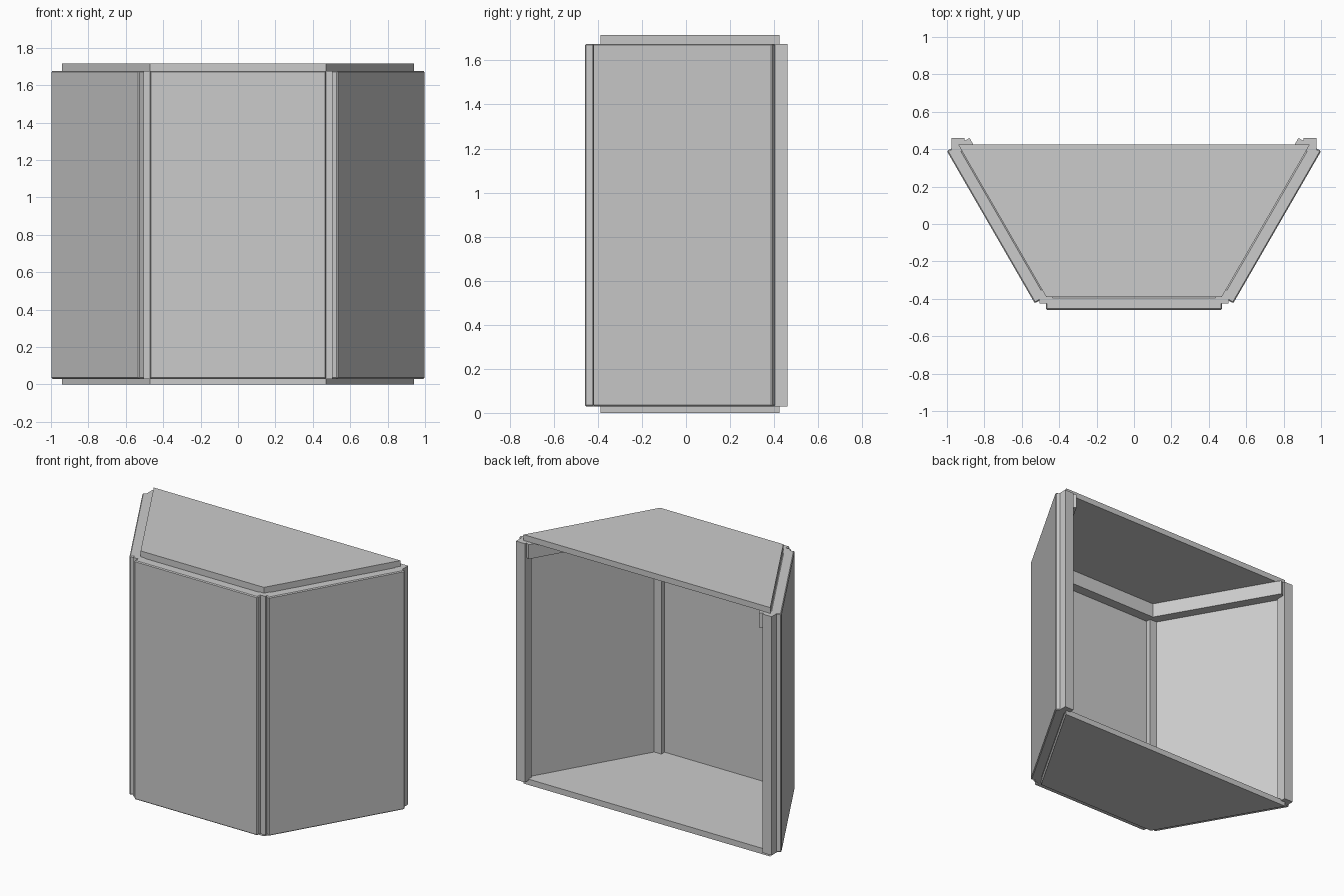
import bpy, bmesh, math
from mathutils import Matrix, Vector

if "Cube" in bpy.data.objects:
    bpy.data.objects.remove(bpy.data.objects["Cube"])

R = 0.94            # circumradius of the half hexagon (also its edge length)
CY = 0.425          # y of the hexagon centre (open back edge)
T = 0.07            # timber thickness
Z0, Z1 = 0.03, 1.675


def corner(deg):
    a = math.radians(deg)
    return Vector((R * math.cos(a), CY + R * math.sin(a), 0))


def box(name, size, loc, rot=0.0, bevel=0.0):
    bm = bmesh.new()
    bmesh.ops.create_cube(bm, size=1, matrix=Matrix.Diagonal((*size, 1)))
    me = bpy.data.meshes.new(name)
    bm.to_mesh(me)
    bm.free()
    ob = bpy.data.objects.new(name, me)
    bpy.context.collection.objects.link(ob)
    ob.location = loc
    ob.rotation_euler.z = rot
    if bevel:
        m = ob.modifiers.new("chamfer", 'BEVEL')
        m.width = bevel
        m.segments = 1
    return ob


def plate(name, z0, z1):
    bm = bmesh.new()
    vs = [bm.verts.new((p.x, p.y, z0)) for p in map(corner, (-180, -120, -60, 0))]
    f = bm.faces.new(vs)
    ext = bmesh.ops.extrude_face_region(bm, geom=[f])
    top = [v for v in ext["geom"] if isinstance(v, bmesh.types.BMVert)]
    bmesh.ops.translate(bm, verts=top, vec=(0, 0, z1 - z0))
    bmesh.ops.recalc_face_normals(bm, faces=bm.faces)
    me = bpy.data.meshes.new(name)
    bm.to_mesh(me)
    bm.free()
    bpy.context.collection.objects.link(bpy.data.objects.new(name, me))


# trapezoid floor and roof
plate("floor", 0, 0.04)
plate("roof", Z1, 1.715)

# square posts centred on the four corners
for i, deg in enumerate((-180, -120, -60, 0)):
    p = corner(deg)
    box(f"post_{i}", (T, T, Z1 - Z0), (p.x, p.y, (Z0 + Z1) / 2))

# three wall panels outside the plates, each with a top rail inside
for name, deg in (("left", -150), ("front", -90), ("right", -30)):
    a = math.radians(deg)
    n = Vector((math.cos(a), math.sin(a), 0))
    apothem = R * math.cos(math.radians(30))
    c = Vector((0, CY, 0))
    rot = a + math.pi / 2
    box(f"{name}_panel", (R, T, Z1 - Z0),
        c + n * (apothem + T / 2) + Vector((0, 0, (Z0 + Z1) / 2)), rot, 0.006)
    box(f"{name}_top_rail", (R, T, 0.1),
        c + n * (apothem - T / 2) + Vector((0, 0, Z1 - 0.05)), rot)
